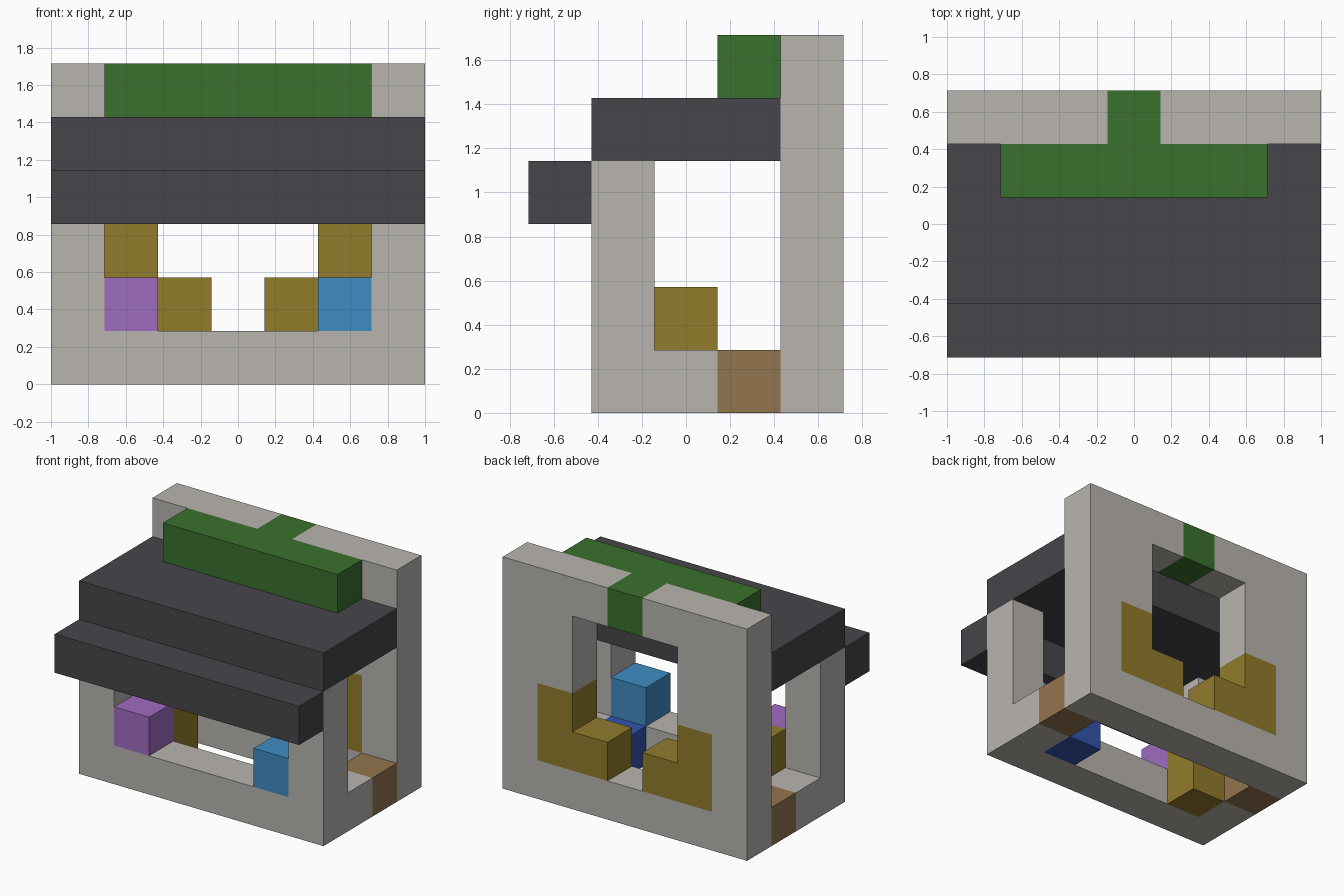
import bpy
import bmesh
from itertools import product
from mathutils import Vector

cube = bpy.data.objects.get("Cube")
if cube:
    bpy.data.objects.remove(cube)

CELL = 2 / 7  # size of one building block
ORIGIN = Vector((-1, -2.5 * CELL, 0))


def material(name, hex_code):
    channels = [int(hex_code[i:i + 2], 16) / 255 for i in (0, 2, 4)]
    color = [c / 12.92 if c < 0.04045 else ((c + 0.055) / 1.055) ** 2.4 for c in channels] + [1]
    mat = bpy.data.materials.new(name)
    mat.use_nodes = True
    mat.diffuse_color = color
    mat.node_tree.nodes["Principled BSDF"].inputs["Base Color"].default_value = color
    return mat


def block(x, y, z):
    """Set of cells filled by inclusive (first, last) ranges or single indices."""
    spans = [s if isinstance(s, tuple) else (s, s) for s in (x, y, z)]
    return set(product(*(range(a, b + 1) for a, b in spans)))


def mirrored(cells):
    return cells | {(6 - x, y, z) for x, y, z in cells}


def build(name, cells, mat):
    """Make one object whose mesh is the outer skin of the given cells."""
    bm = bmesh.new()
    for cell in sorted(cells):
        for axis, side in product(range(3), (0, 1)):
            near = list(cell)
            near[axis] += 2 * side - 1
            if tuple(near) in cells:
                continue
            u, v = (axis + 1) % 3, (axis + 2) % 3
            corners = []
            for du, dv in ((0, 0), (1, 0), (1, 1), (0, 1)):
                p = Vector(cell)
                p[axis] += side
                p[u] += du
                p[v] += dv
                corners.append(bm.verts.new(ORIGIN + p * CELL))
            bm.faces.new(corners if side else corners[::-1])
    bmesh.ops.remove_doubles(bm, verts=bm.verts, dist=0.001)
    mesh = bpy.data.meshes.new(name)
    bm.to_mesh(mesh)
    bm.free()
    mesh.materials.append(mat)
    obj = bpy.data.objects.new(name, mesh)
    bpy.context.collection.objects.link(obj)


stone = material("pale stone", "b9b5af")
slate = material("dark slate", "46454a")
leaf = material("leaf green", "3a702d")
ochre = material("ochre", "927c2c")
wood = material("brown wood", "92754d")
purple = material("purple", "a06cc0")
sky = material("sky blue", "3f8cc2")
royal = material("royal blue", "3454ae")

# Ochre corner steps set into the back wall, and the ridge cap notch
steps = mirrored(block(1, 4, (1, 2)) | block(2, 4, 1))
cap = block((1, 5), 3, 5) | block(3, 4, 5)

# Back wall with its window opening
window = block((2, 4), 4, (2, 4)) | block(3, 4, 1)
build("back_wall", block((0, 6), 4, (0, 5)) - window - steps - cap, stone)
build("back_wall_steps", steps, ochre)

# Front sill, side sills and corner posts
build("front_frame", block((0, 6), 1, 0) | mirrored(block(0, 2, 0) | block(0, 1, (1, 3))), stone)
build("side_thresholds", mirrored(block(0, 3, 0)), wood)

# Stepped roof
build("roof_slab", block((0, 6), (1, 3), 4), slate)
build("roof_eave", block((0, 6), 0, 3), slate)
build("roof_cap", cap, leaf)

# Coloured blocks inside
build("purple_block", block(1, 1, 1), purple)
build("sky_block", block(5, 1, 1), sky)
build("royal_block", block(5, 2, 0), royal)
build("ochre_pillar", block(1, 2, (0, 1)), ochre)
